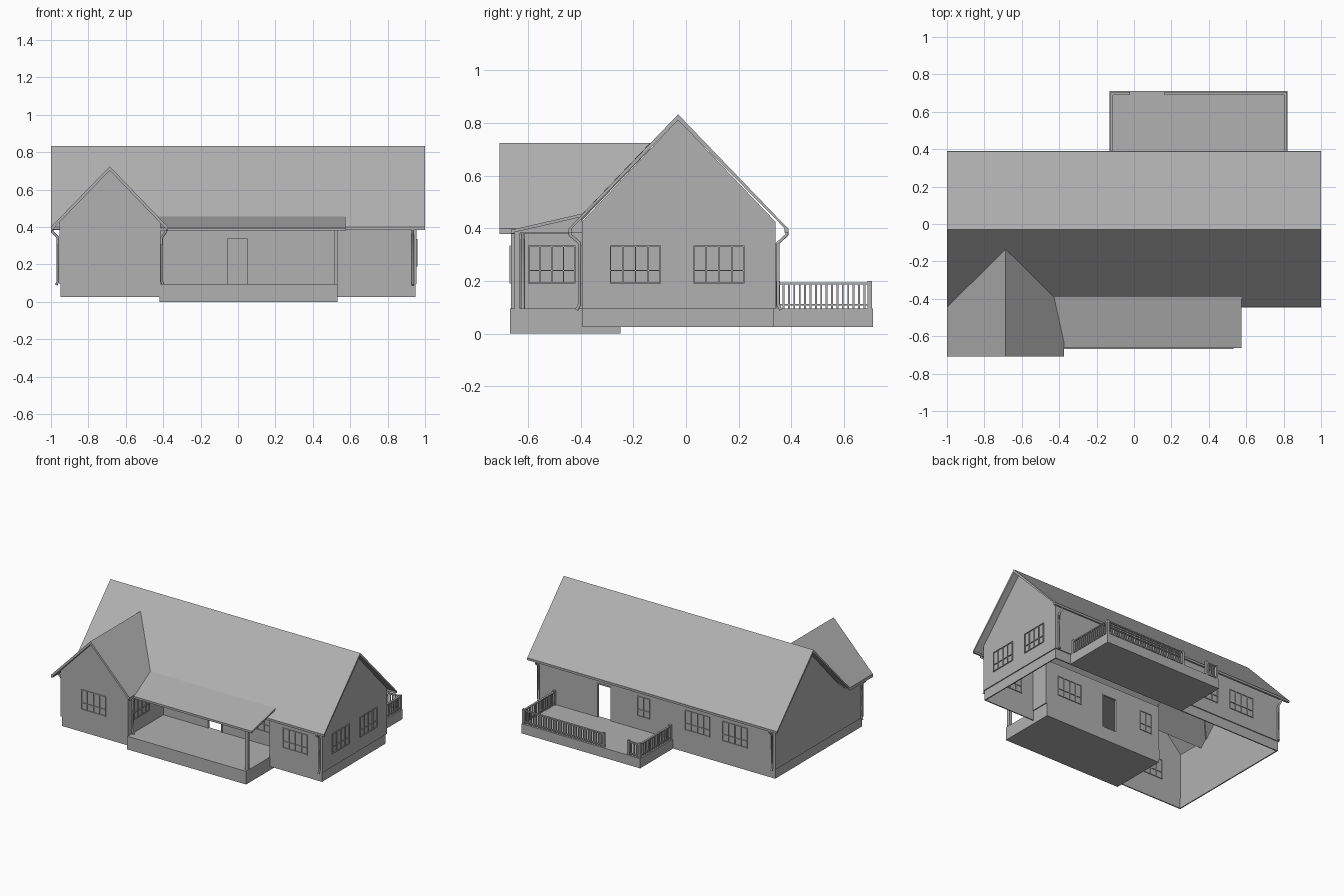
import bpy, bmesh
from mathutils import Vector

if "Cube" in bpy.data.objects:
    bpy.data.objects.remove(bpy.data.objects["Cube"])

# dark grey finish shared by every part
grey = bpy.data.materials.new("dark_grey")
grey.diffuse_color = (.44, .44, .44, 1)
grey.use_nodes = True
grey.node_tree.nodes["Principled BSDF"].inputs["Base Color"].default_value = grey.diffuse_color


def prism(name, pts, vec):
    """Planar polygon extruded along a vector."""
    bm = bmesh.new()
    face = bm.faces.new([bm.verts.new(p) for p in pts])
    ext = bmesh.ops.extrude_face_region(bm, geom=[face], use_keep_orig=True)
    moved = [g for g in ext["geom"] if isinstance(g, bmesh.types.BMVert)]
    bmesh.ops.translate(bm, verts=moved, vec=Vector(vec))
    bmesh.ops.recalc_face_normals(bm, faces=bm.faces)
    me = bpy.data.meshes.new(name)
    bm.to_mesh(me)
    bm.free()
    me.materials.append(grey)
    ob = bpy.data.objects.new(name, me)
    bpy.context.collection.objects.link(ob)
    return ob


def box(name, x0, x1, y0, y1, z0, z1):
    return prism(name, [(x0, y0, z0), (x1, y0, z0), (x1, y1, z0), (x0, y1, z0)], (0, 0, z1 - z0))


def wall_x(name, x0, x1, y0, y1, hole, z0=0.095, z1=0.42):
    """Wall running along x with a door opening."""
    a, b, top = hole
    box(name + "_left", x0, a, y0, y1, z0, z1)
    box(name + "_right", b, x1, y0, y1, z0, z1)
    box(name + "_lintel", a, b, y0, y1, top, z1)
    # door frame
    for n, u, v, zl, zh in (("jamb_left", a - .008, a, z0, top), ("jamb_right", b, b + .008, z0, top),
                            ("head", a - .008, b + .008, top, top + .008)):
        box(name + "_door_" + n, u, v, y0 - .003, y1 + .003, zl, zh)


def window(name, axis, plane, c, half, z0=0.19, z1=0.335):
    """Frame and glazing bars through the wall at the given plane."""
    w, d = .005, .011
    bars = [(c - half, c - half + w, z0, z1), (c + half - w, c + half, z0, z1),
            (c - half, c + half, z0, z0 + w), (c - half, c + half, z1 - w, z1),
            (c - half, c + half, .238, .242)]
    offs = (-half / 2, 0, half / 2) if half > .07 else (0,)
    bars += [(c + o - w / 2, c + o + w / 2, z0, z1) for o in offs]
    for i, (a, b, zl, zh) in enumerate(bars):
        if axis == "x":
            box(f"{name}_bar_{i}", a, b, plane - d, plane + d, zl, zh)
        else:
            box(f"{name}_bar_{i}", plane - d, plane + d, a, b, zl, zh)


def pipe(name, pts, r=.007):
    cu = bpy.data.curves.new(name, "CURVE")
    cu.dimensions = "3D"
    cu.bevel_depth, cu.bevel_resolution, cu.use_fill_caps = r, 1, True
    sp = cu.splines.new("POLY")
    sp.points.add(len(pts) - 1)
    for p, q in zip(sp.points, pts):
        p.co = (*q, 1)
    cu.materials.append(grey)
    ob = bpy.data.objects.new(name, cu)
    bpy.context.collection.objects.link(ob)


def downspout(name, x, y, dx, dy):
    """Gutter outlet at the eave, swan neck back to the wall, straight drop."""
    pipe(name, [(x + dx, y + dy, .395), (x + dx, y + dy, .375), (x, y, .345),
                (x, y, .11), (x + dx * .3, y + dy * .3, .09)])


T = .022  # roof thickness
# main roof
RY, RZ = -.03, .833
prism("main_roof", [(-1, -.445, .40), (-1, RY, RZ), (-1, .387, .40), (-1, .387, .40 - T + .01),
                    (-1, RY, RZ - T), (-1, -.445, .40 - T + .01)], (2, 0, 0))
# front wing roof, cut along the valleys
WX, WZ = -.686, .725
for side, ex in (("left", -1.0), ("right", -.373)):
    prism("wing_roof_" + side, [(ex, -.708, .40), (WX, -.708, WZ), (WX, -.135, WZ), (ex, -.445, .40)], (0, 0, -T))
# porch roof, closed end wedge and flat ceiling over the recess
prism("porch_roof", [(-.43, -.66, .395), (-.43, -.39, .457), (-.43, -.39, .445), (-.43, -.66, .383)], (1.005, 0, 0))
prism("porch_wedge", [(-.42, -.65, .383), (-.42, -.65, .387), (-.42, -.395, .447), (-.42, -.395, .383)], (.955, 0, 0))
box("porch_ceiling", -.42, .535, -.395, -.255, .383, .39)

# gable end walls
def gable(name, x, dx):
    prism(name, [(x, -.395, .095), (x, .34, .095), (x, .34, .425), (x, RY, .812), (x, -.395, .425)], (dx, 0, 0))

gable("right_gable_wall", .955, -.01)
gable("left_gable_wall", -.955, .01)
prism("wing_gable_wall", [(-.955, -.665, .095), (-.42, -.665, .095), (-.42, -.665, .428),
                          (WX, -.665, .704), (-.955, -.665, .428)], (0, .01, 0))
box("wing_left_wall", -.955, -.945, -.665, -.39, .095, .43)
box("wing_right_wall", -.425, -.415, -.665, -.25, .095, .43)
# front wall, with the porch wall set back behind the entrance
box("front_wall", .53, .955, -.395, -.385, .095, .42)
box("recess_side_wall", .53, .54, -.395, -.25, .095, .42)
wall_x("porch_wall", -.42, .535, -.26, -.25, (-.055, .05, .335))
wall_x("back_wall", -.955, .955, .33, .34, (.365, .468, .335))

# foundation ring, open underneath
F = (.025, .095)
box("foundation_back", -.948, .948, .325, .333, *F)
box("foundation_right", .940, .948, -.39, .333, *F)
box("foundation_left", -.948, -.940, -.66, .333, *F)
box("foundation_front", .53, .948, -.393, -.385, *F)
box("foundation_wing", -.948, -.42, -.66, -.652, *F)
box("foundation_wing_right", -.428, -.42, -.66, -.25, *F)
# porch and deck platforms
box("front_porch", -.42, .533, -.668, -.248, 0, .095)
box("back_deck", -.13, .82, .333, .71, .025, .095)

# windows
window("front_window", "x", -.39, .735, .1)
for i, (x, h) in enumerate(((.34, .1), (-.31, .05))):
    window(f"porch_window_{i}", "x", -.255, x, h)
window("wing_window", "x", -.66, -.69, .1)
window("wing_side_window", "y", -.42, -.51, .09)
for i, y in enumerate((-.192, .125)):
    window(f"side_window_{i}", "y", .95, y, .097)
for i, (x, h) in enumerate(((.1, .05), (-.33, .1), (-.63, .1))):
    window(f"back_window_{i}", "x", .335, x, h)

# porch post and beam
box("porch_post", .513, .535, -.652, -.63, .095, .385)
box("porch_beam", -.415, .537, -.652, -.63, .378, .387)

# gutters
box("gutter_back", -1, 1, .375, .39, .385, .40)
box("gutter_front", .45, 1, -.447, -.435, .385, .40)
box("gutter_porch", -.38, .575, -.664, -.654, .38, .395)
box("gutter_wing_left", -1, -.988, -.705, -.445, .382, .398)
box("gutter_wing_right", -.385, -.373, -.705, -.66, .382, .398)

# downspouts
downspout("downspout_front_right", .935, -.405, 0, -.035)
downspout("downspout_back_right", .935, .35, 0, .033)
downspout("downspout_back_left", -.935, .35, 0, .033)
downspout("downspout_wing_left", -.963, -.63, -.03, 0)
downspout("downspout_wing_right", -.407, -.62, .022, 0)


# deck railing
def railing(name, a, b):
    a, b = Vector(a), Vector(b)
    along_x = abs(b.x - a.x) > abs(b.y - a.y)
    for part, z0, z1, w in (("top_rail", .186, .194, .007), ("bottom_rail", .106, .112, .004)):
        ex, ey = (0, w) if along_x else (w, 0)
        box(f"{name}_{part}", a.x - ex, b.x + ex, a.y - ey, b.y + ey, z0, z1)
    n = round((b - a).length / .02)
    for i in range(n + 1):
        p = a.lerp(b, i / n)
        post = i in (0, n)
        r, top = (.008, .2) if post else (.0035, .188)
        box(f"{name}_{'post' if post else 'baluster'}_{i}", p.x - r, p.x + r, p.y - r, p.y + r, .095, top)


railing("rail_right", (.81, .35), (.81, .698))
railing("rail_left", (-.118, .35), (-.118, .698))
railing("rail_back_long", (.17, .698), (.81, .698))
railing("rail_back_short", (-.118, .698), (-.03, .698))
